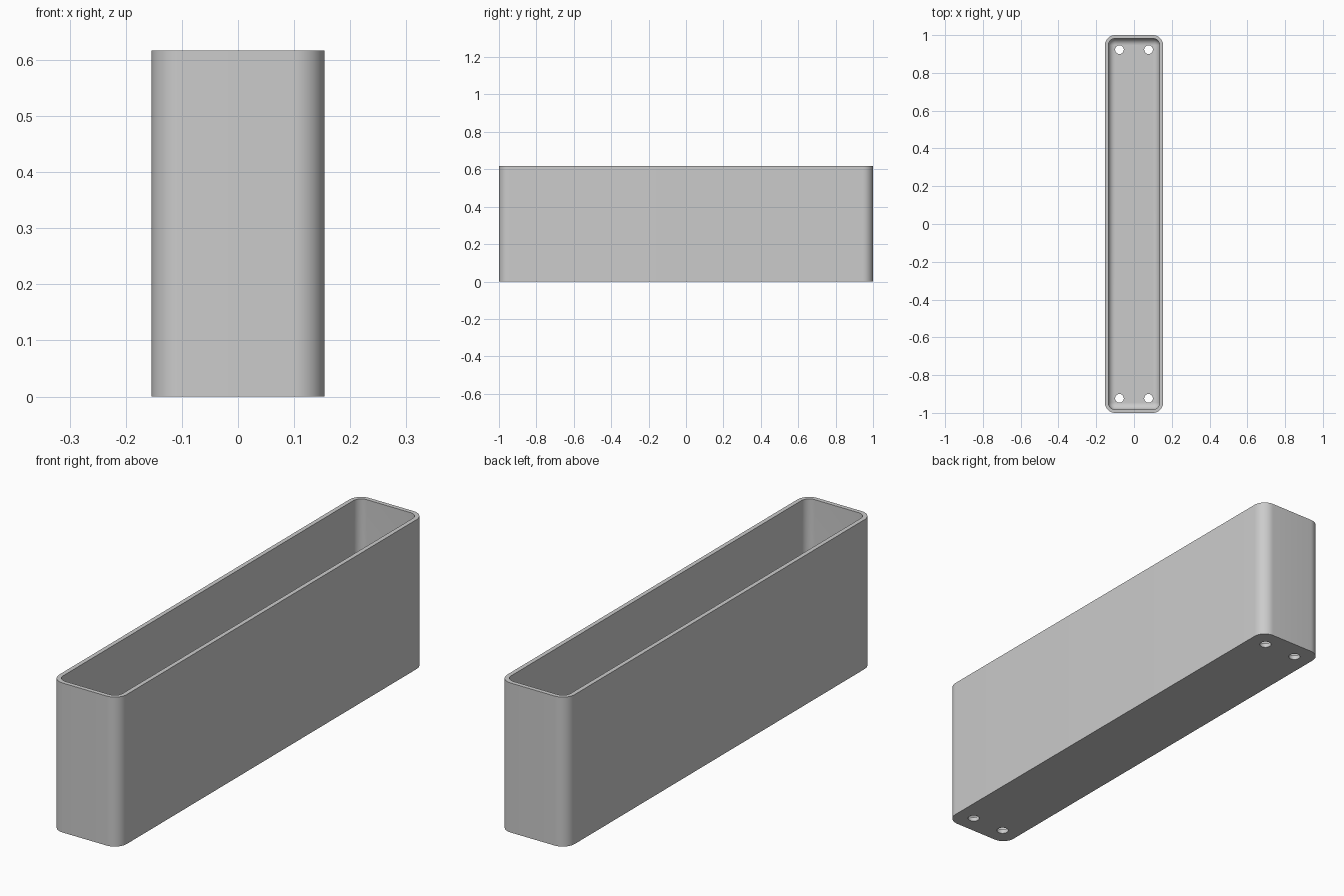
import bpy, bmesh, math

HALF_X, HALF_Y, HEIGHT = 0.154, 1.0, 0.617
CORNER, WALL, FLOOR, FILLET = 0.054, 0.018, 0.018, 0.035
HOLE_X, HOLE_Y, HOLE_R = 0.077, 0.923, 0.023
CORNER_STEPS, FILLET_STEPS = 12, 8

cube = bpy.data.objects.get("Cube")
if cube:
    bpy.data.objects.remove(cube, do_unlink=True)

grey = bpy.data.materials.new("light_grey")
grey.use_nodes = True
colour = (0.6, 0.6, 0.6, 1)
grey.diffuse_color = colour
grey.node_tree.nodes["Principled BSDF"].inputs["Base Color"].default_value = colour


def rounded_ring(bm, inset, z):
    """Rounded rectangle of vertices, moved inwards by inset."""
    radius = CORNER - inset
    ring = []
    for quarter, (sx, sy) in enumerate([(1, 1), (-1, 1), (-1, -1), (1, -1)]):
        for i in range(CORNER_STEPS + 1):
            a = math.pi / 2 * (quarter + i / CORNER_STEPS)
            ring.append(bm.verts.new((sx * (HALF_X - CORNER) + radius * math.cos(a),
                                      sy * (HALF_Y - CORNER) + radius * math.sin(a), z)))
    return ring


# Open box: outer wall, rim, inner wall and the fillet down to the floor
bm = bmesh.new()
section = [(0, 0), (0, HEIGHT), (WALL, HEIGHT)]
for i in range(FILLET_STEPS + 1):
    a = math.pi / 2 * i / FILLET_STEPS
    section.append((WALL + FILLET * (1 - math.cos(a)),
                    FLOOR + FILLET * (1 - math.sin(a))))
rings = [rounded_ring(bm, inset, z) for inset, z in section]
for low, high in zip(rings, rings[1:]):
    for i in range(len(low)):
        j = (i + 1) % len(low)
        bm.faces.new((low[i], low[j], high[j], high[i]))
bm.faces.new(rings[0][::-1])
bm.faces.new(rings[-1])
bmesh.ops.recalc_face_normals(bm, faces=bm.faces)
mesh = bpy.data.meshes.new("box_shell")
bm.to_mesh(mesh)
bm.free()
mesh.materials.append(grey)
box = bpy.data.objects.new("box_shell", mesh)
bpy.context.collection.objects.link(box)

# Four screw holes through the floor
for sx in (-1, 1):
    for sy in (-1, 1):
        bpy.ops.mesh.primitive_cylinder_add(vertices=32, radius=HOLE_R, depth=0.1,
                                            location=(sx * HOLE_X, sy * HOLE_Y, 0))
        cutter = bpy.context.object
        cutter.name = "hole_cutter"
        cutter.hide_render = True
        cutter.data.materials.append(grey)
        cut = box.modifiers.new("screw_hole", "BOOLEAN")
        cut.operation = "DIFFERENCE"
        cut.solver = "EXACT"
        cut.object = cutter
        bpy.ops.object.select_all(action="DESELECT")
        box.select_set(True)
        bpy.context.view_layer.objects.active = box
        bpy.ops.object.modifier_apply(modifier=cut.name)
        bpy.data.objects.remove(cutter, do_unlink=True)

bpy.ops.object.shade_smooth_by_angle(angle=math.radians(35))
